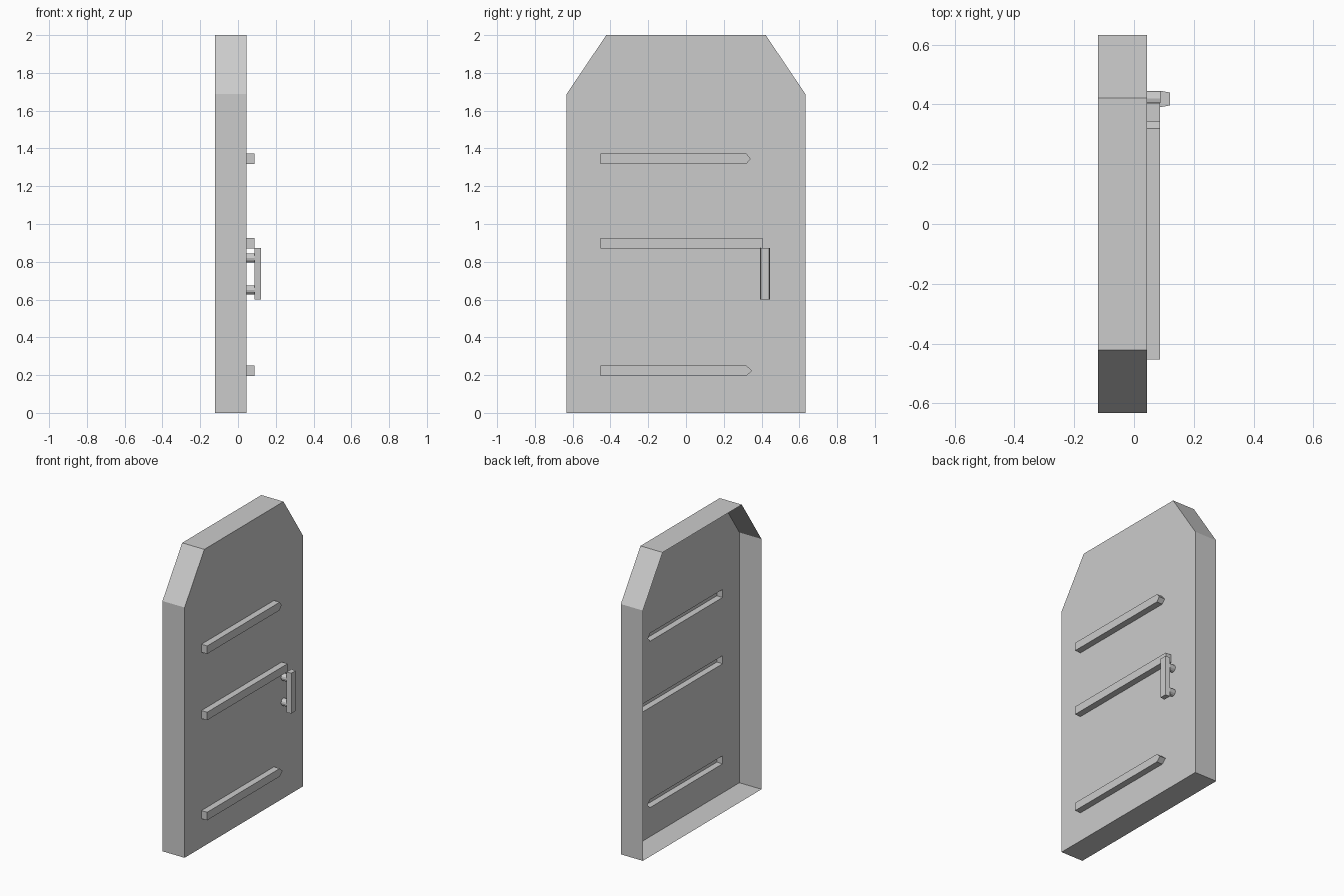
import bpy, bmesh, math

if "Cube" in bpy.data.objects:
    bpy.data.objects.remove(bpy.data.objects["Cube"])


def make_object(name, bm):
    mesh = bpy.data.meshes.new(name)
    bm.to_mesh(mesh)
    bm.free()
    obj = bpy.data.objects.new(name, mesh)
    bpy.context.collection.objects.link(obj)
    return obj


def shell(name, outline, x0, x1, holes=()):
    """Walls along a (y, z) outline from x0 to x1, capped at x1, open at x0."""
    bm = bmesh.new()

    def ring(points, x):
        vs = [bm.verts.new((x, y, z)) for y, z in points]
        return vs, [bm.edges.new((vs[i - 1], vs[i])) for i in range(len(vs))]

    back, _ = ring(outline, x0)
    front, rim = ring(outline, x1)
    if holes:
        edges = list(rim)
        for h in holes:
            edges += ring(h, x1)[1]
        bmesh.ops.triangle_fill(bm, edges=edges, use_beauty=True,
                                use_dissolve=False, normal=(1, 0, 0))
    else:
        bm.faces.new(front)
    for i in range(len(outline)):
        bm.faces.new((back[i - 1], back[i], front[i], front[i - 1]))
    # Consistent normals, with the cap facing +x
    bmesh.ops.recalc_face_normals(bm, faces=bm.faces)
    cap = next(f for f in bm.faces if abs(f.normal.x) > 0.9)
    if cap.normal.x < 0:
        bmesh.ops.reverse_faces(bm, faces=bm.faces)
    return make_object(name, bm)


def bar(z, y_end, tip=0.0):
    h, y0 = 0.027, -0.453
    pts = [(y0, z - h), (y_end, z - h), (y_end, z + h), (y0, z + h)]
    if tip:
        pts.insert(2, (y_end + tip, z))
    return pts


def circle(y, z, r, n=12):
    return [(y + r * math.cos(2 * math.pi * i / n),
             z + r * math.sin(2 * math.pi * i / n)) for i in range(n)]


BACK, FACE, RAISED, GRIP = -0.121, 0.044, 0.087, 0.121

# Raised bars and handle posts, all hollow and open to the back
raised = {
    "bar_top": bar(1.345, 0.32, 0.022),
    "bar_middle": bar(0.898, 0.404),
    "bar_bottom": bar(0.223, 0.32, 0.03),
    "handle_post_upper": circle(0.42, 0.82, 0.024),
    "handle_post_lower": circle(0.42, 0.651, 0.024),
}
for name, pts in raised.items():
    shell(name, pts, FACE, RAISED)

# Door: clipped-corner panel with side walls, open at the back
half = [(0.632, 0.0), (0.632, 1.688), (0.422, 2.0)]
door = half + [(-y, z) for y, z in reversed(half)]
shell("door_panel", door, BACK, FACE, list(raised.values()))

# Handle grip: upright block tapering slightly outwards
bm = bmesh.new()
bmesh.ops.create_cube(bm, size=1)
for v in bm.verts:
    outer = v.co.x > 0
    width = 0.043 if outer else 0.055
    v.co = (GRIP if outer else RAISED, 0.418 + v.co.y * width, 0.737 + v.co.z * 0.272)
make_object("handle_grip", bm)
